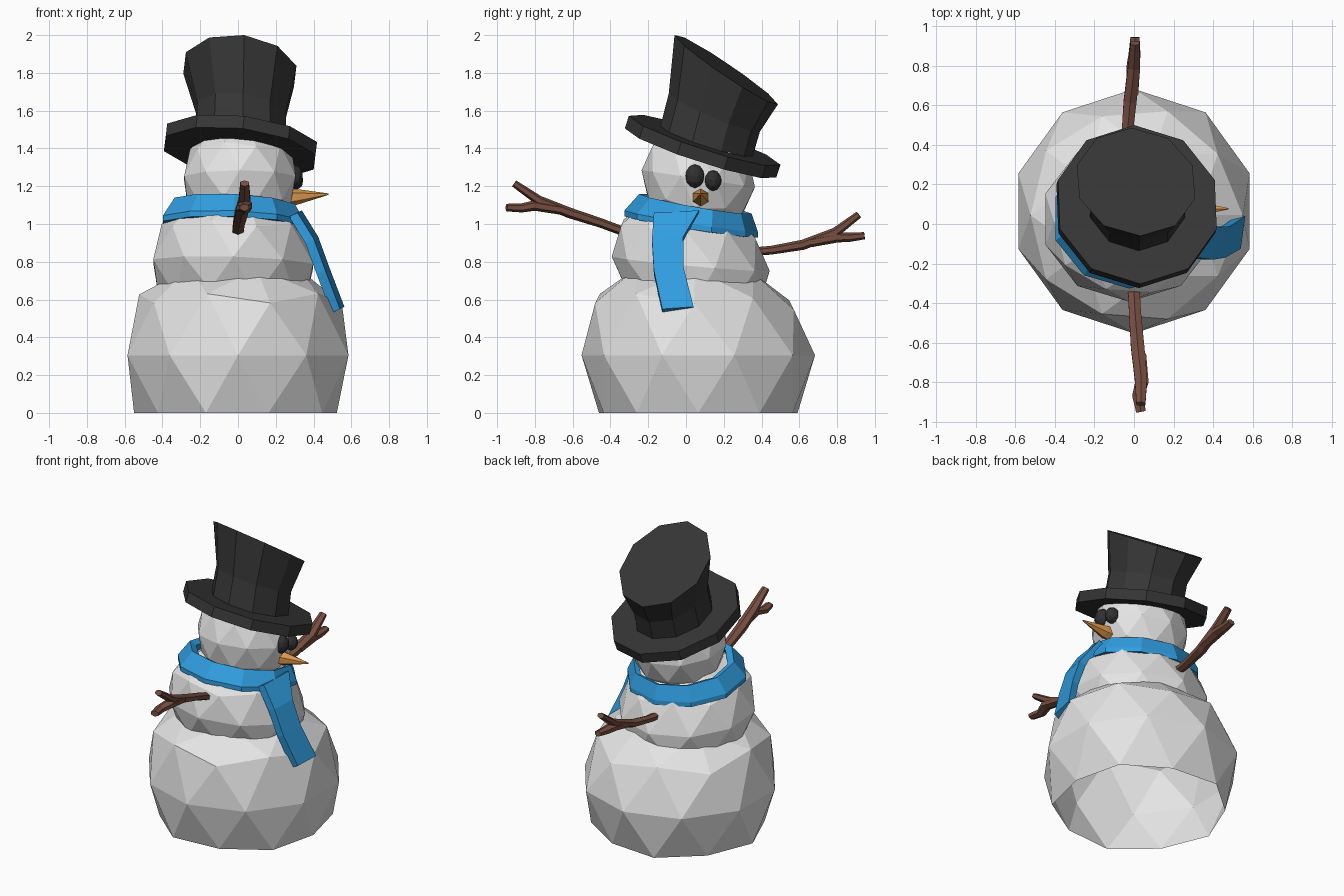
import bpy, bmesh, math
from mathutils import Vector, Matrix, Euler

if "Cube" in bpy.data.objects:
    bpy.data.objects.remove(bpy.data.objects["Cube"])


def material(name, rgb):
    m = bpy.data.materials.new(name)
    m.diffuse_color = (*rgb, 1)
    m.use_nodes = True
    m.node_tree.nodes["Principled BSDF"].inputs["Base Color"].default_value = m.diffuse_color
    return m


SNOW = material("snow white", (0.78, 0.78, 0.78))
BLACK = material("hat black", (0.037, 0.037, 0.037))
COAL = material("coal", (0.03, 0.03, 0.03))
BLUE = material("scarf blue", (0.03, 0.34, 0.74))
WOOD = material("branch brown", (0.18, 0.075, 0.05))
ORANGE = material("carrot orange", (0.70, 0.30, 0.07))


def finish(bm, name, mat):
    me = bpy.data.meshes.new(name)
    bm.to_mesh(me)
    bm.free()
    me.materials.append(mat)
    ob = bpy.data.objects.new(name, me)
    bpy.context.collection.objects.link(ob)
    return ob


def ball(name, mat, centre, size, zy=0, yz=0, zx=0, flat=False):
    """Icosphere, optionally sheared (lopsided) or cut open and flattened at the ground."""
    bm = bmesh.new()
    shear = Matrix(((1, 0, 0, 0), (0, 1, yz, 0), (zx, zy, 1, 0), (0, 0, 0, 1)))
    m = Matrix.Translation(centre) @ shear @ Matrix.Diagonal((*size, 1))
    bmesh.ops.create_icosphere(bm, subdivisions=2, radius=1, matrix=m)
    if flat:
        for v in bm.verts:
            if v.co.z < 0.06:
                v.co.z = 0
            elif v.co.z > 0.5:
                v.co.z = min(v.co.z, 0.765) - 0.06 * max(v.co.y, 0)
                v.co.y -= 0.02
        bmesh.ops.delete(bm, geom=[f for f in bm.faces if all(v.co.z == 0 for v in f.verts)],
                         context='FACES')
    return finish(bm, name, mat)


def loft(name, mat, rings, closed=False):
    """Skin a list of point rings, capped at both ends or closed into a loop."""
    bm = bmesh.new()
    rows = [[bm.verts.new(p) for p in ring] for ring in rings]
    n = len(rows[0])
    pairs = list(zip(rows, rows[1:])) + ([(rows[-1], rows[0])] if closed else [])
    for a, b in pairs:
        for i in range(n):
            j = (i + 1) % n
            bm.faces.new((a[i], a[j], b[j], b[i]))
    if not closed:
        bm.faces.new(rows[0])
        bm.faces.new(rows[-1])
    bmesh.ops.recalc_face_normals(bm, faces=bm.faces)
    return finish(bm, name, mat)


def tilted_ring(centre, rx, ry, tilt, roll, n=10):
    rot = Euler((math.radians(tilt), math.radians(roll), 0)).to_matrix()
    pts = []
    for i in range(n):
        a = math.radians(18) + math.tau * i / n
        pts.append(Vector(centre) + rot @ Vector((rx * math.cos(a), ry * math.sin(a), 0)))
    return pts


def branch(name, path, radii, n=6):
    path = [Vector(p) for p in path]
    rings = []
    for k, p in enumerate(path):
        d = (path[min(k + 1, len(path) - 1)] - path[max(k - 1, 0)]).normalized()
        u = d.cross(Vector((1, 0, 0))).normalized()
        w = d.cross(u) * 1.4
        rings.append([p + radii[k] * (u * math.cos(math.tau * i / n) + w * math.sin(math.tau * i / n))
                      for i in range(n)])
    return loft(name, WOOD, rings)


# Snow balls, the lowest open and flat on the ground
ball("lower_snowball", SNOW, (0, 0.065, 0.305), (0.615, 0.618, 0.62), flat=True)
ball("middle_snowball", SNOW, (-0.025, 0.025, 0.79), (0.445, 0.418, 0.38), zy=-0.09, yz=-0.08, zx=-0.03)
ball("head_snowball", SNOW, (0.01, 0.065, 1.24), (0.31, 0.30, 0.30), zy=-0.15, yz=0.1)

# Bent top hat: brim slab and flaring crown
up = Euler((math.radians(-18), math.radians(7), 0)).to_matrix() @ Vector((0, 0, 1))
brim = Vector((0.013, 0.088, 1.41))
loft("hat_brim", BLACK, [tilted_ring(brim + up * h, 0.42, 0.422, -18, 7) for h in (-0.035, 0.035)])
loft("hat_crown", BLACK, [
    tilted_ring((0.015, 0.105, 1.425), 0.255, 0.257, -18, 7),
    tilted_ring((0.015, 0.15, 1.59), 0.248, 0.262, -23, 7),
    tilted_ring((0.01, 0.213, 1.817), 0.31, 0.33, -34, 7),
])

# Eyes and carrot nose
ball("eye_left", COAL, (0.295, 0.047, 1.253), (0.05, 0.052, 0.063))
ball("eye_right", COAL, (0.295, 0.143, 1.23), (0.052, 0.045, 0.055))
nose = []
for x, z, r in ((0.24, 1.14, 0.052), (0.31, 1.143, 0.042), (0.478, 1.158, 0.004)):
    nose.append([(x, 0.077 + r * math.sin(math.tau * i / 6), z + r * math.cos(math.tau * i / 6))
                 for i in range(6)])
loft("carrot_nose", ORANGE, nose)

# Scarf collar: sloping band with thickness
loft("scarf_collar", BLUE, [
    tilted_ring((-0.025, 0.027, 0.985), 0.392, 0.358, -9, 2),
    tilted_ring((-0.025, 0.027, 1.015), 0.392, 0.358, -9, 2),
    tilted_ring((-0.018, 0.05, 1.107), 0.335, 0.302, -10, 3),
    tilted_ring((-0.013, 0.05, 1.09), 0.295, 0.268, -10, 3),
    tilted_ring((-0.025, 0.027, 0.982), 0.355, 0.325, -9, 2),
], closed=True)

# Hanging scarf tail: x, z of centre line with its two y edges
tail = []
for x, z, y0, y1 in ((0.305, 1.055, -0.17, 0.068), (0.392, 0.915, -0.18, -0.015),
                     (0.452, 0.75, -0.17, -0.012), (0.53, 0.545, -0.125, 0.04)):
    tail.append([(x - 0.035, y0, z - 0.017), (x - 0.01, y1, z - 0.005),
                 (x + 0.033, y1, z + 0.017), (x + 0.01, y0, z + 0.005)])
loft("scarf_tail", BLUE, tail)

# Forked stick arms
branch("left_arm", [(-0.005, -0.25, 0.93), (0.005, -0.45, 1.005), (0.018, -0.62, 1.06),
                    (0.035, -0.78, 1.125), (0.035, -0.91, 1.215)], [0.024, 0.025, 0.028, 0.026, 0.019])
branch("left_arm_twig", [(0.03, -0.66, 1.075), (0.04, -0.80, 1.098), (0.02, -0.87, 1.085),
                         (0.035, -0.95, 1.087)], [0.026, 0.028, 0.024, 0.02])
branch("right_arm", [(-0.04, 0.28, 0.848), (-0.035, 0.45, 0.861), (-0.02, 0.62, 0.89),
                     (0.0, 0.79, 0.955), (0.005, 0.915, 1.05)], [0.022, 0.023, 0.027, 0.026, 0.019])
branch("right_arm_twig", [(-0.01, 0.66, 0.903), (-0.003, 0.80, 0.93), (0.003, 0.87, 0.93),
                          (0.005, 0.945, 0.938)], [0.026, 0.028, 0.024, 0.019])
